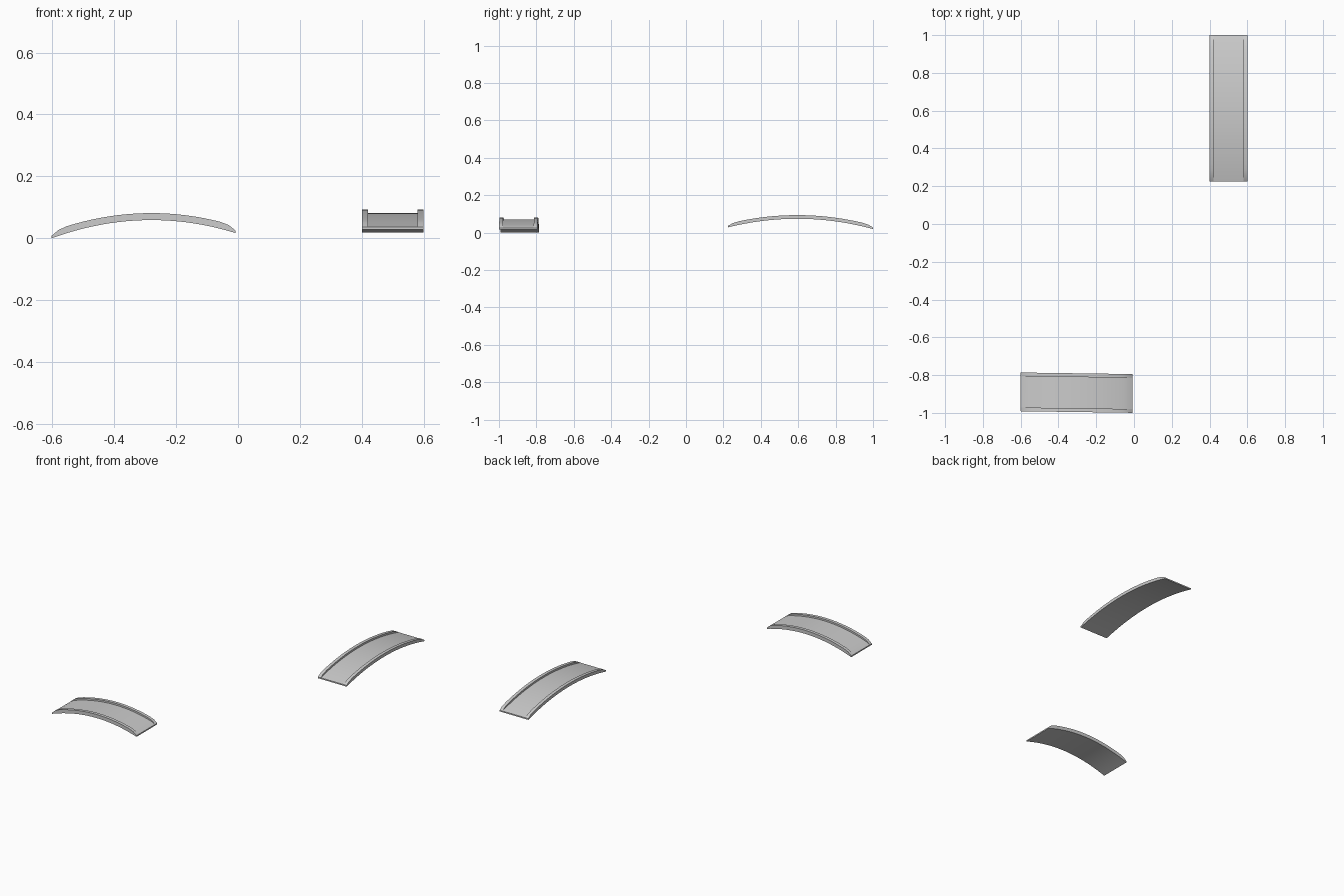
import bpy, bmesh

if "Cube" in bpy.data.objects:
    bpy.data.objects.remove(bpy.data.objects["Cube"])


def arched_ramp(name, start, end, crest, crest_z, curve, width, place, deck, rim, lip):
    """Sweep a shallow channel section along a parabolic arch."""
    steps = 20
    inner = width / 2 - 0.02
    a, b = start + lip, end - lip
    stations = [start] + [a + (b - a) * i / steps for i in range(steps + 1)] + [end]
    bm = bmesh.new()
    rings = []
    for i, s in enumerate(stations):
        tip = i in (0, len(stations) - 1)
        near = i in (1, len(stations) - 2)
        zb = crest_z - curve * (s - crest) ** 2
        d = 0.008 if tip else deck
        r = 0.008 if tip else (rim * 0.85 if near else rim)
        w = width / 2
        section = [(-w, 0), (w, 0), (w, r), (inner, r),
                   (inner, d), (-inner, d), (-inner, r), (-w, r)]
        rings.append([bm.verts.new(place(s, t, zb + h)) for t, h in section])
    for r0, r1 in zip(rings, rings[1:]):
        for j in range(8):
            k = (j + 1) % 8
            bm.faces.new((r0[j], r0[k], r1[k], r1[j]))
    # end caps
    bm.faces.new(rings[0])
    bm.faces.new(rings[-1])
    bmesh.ops.remove_doubles(bm, verts=bm.verts, dist=1e-5)
    bmesh.ops.recalc_face_normals(bm, faces=bm.faces)
    mesh = bpy.data.meshes.new(name)
    bm.to_mesh(mesh)
    bm.free()
    obj = bpy.data.objects.new(name, mesh)
    bpy.context.collection.objects.link(obj)
    bpy.ops.object.select_all(action='DESELECT')
    obj.select_set(True)
    bpy.context.view_layer.objects.active = obj
    bpy.ops.object.shade_smooth_by_angle()


# front ramp, running along x with a slight skew
arched_ramp("front_arched_ramp", -0.602, -0.008, -0.28, 0.0587, 0.566, 0.205,
            lambda s, t, z: (s, t - 0.893 - 0.014 * (s + 0.3), z), 0.012, 0.0225, 0.022)

# rear ramp, running along y
arched_ramp("rear_arched_ramp", 0.225, 1.0, 0.595, 0.074, 0.335, 0.2,
            lambda s, t, z: (0.5 - t, s, z), 0.008, 0.0195, 0.024)
